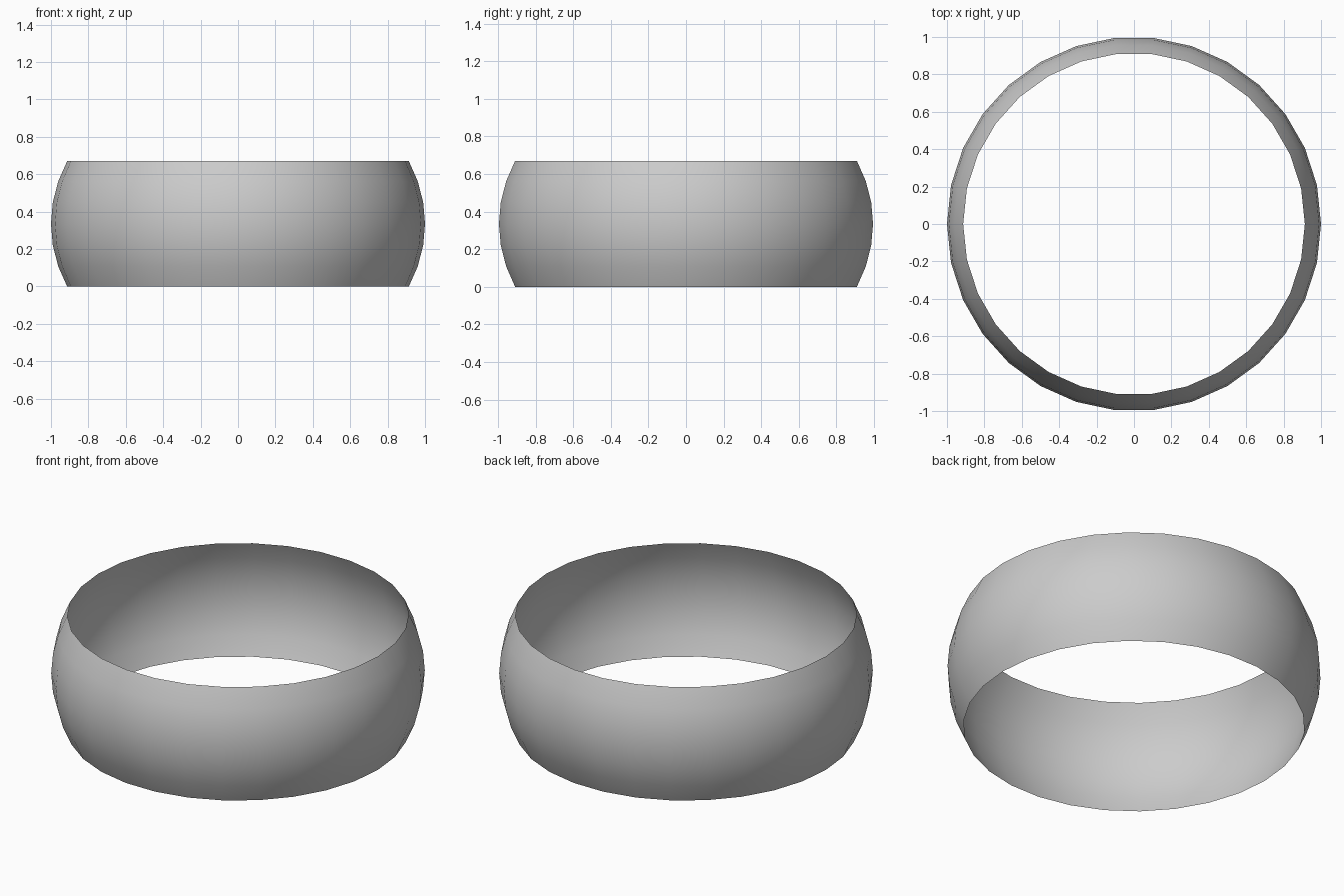
import bpy, bmesh, math

if "Cube" in bpy.data.objects:
    bpy.data.objects.remove(bpy.data.objects["Cube"])

SIDES = 30          # facets around the band
STEPS = 6           # facets up the bulging profile
HEIGHT = 0.67
LAT = math.radians(24)

# Bulging profile: a slice of an ellipse around its widest point
half = HEIGHT / 2
profile = []
for i in range(STEPS + 1):
    a = -LAT + 2 * LAT * i / STEPS
    profile.append((math.cos(a), half + half * math.sin(a) / math.sin(LAT)))

# Open band: profile spun around z
bm = bmesh.new()
verts = [bm.verts.new((r, 0, z)) for r, z in profile]
edges = [bm.edges.new(pair) for pair in zip(verts, verts[1:])]
bmesh.ops.spin(bm, geom=verts + edges, cent=(0, 0, 0), axis=(0, 0, 1),
               angle=2 * math.pi, steps=SIDES, use_duplicate=False)
bmesh.ops.remove_doubles(bm, verts=bm.verts, dist=1e-4)
bmesh.ops.recalc_face_normals(bm, faces=bm.faces)

# Make sure the normals face outward
face = next(iter(bm.faces))
c = face.calc_center_median()
if face.normal.x * c.x + face.normal.y * c.y < 0:
    bmesh.ops.reverse_faces(bm, faces=bm.faces)
for f in bm.faces:
    f.smooth = True

mesh = bpy.data.meshes.new("ring_band")
bm.to_mesh(mesh)
bm.free()
band = bpy.data.objects.new("ring_band", mesh)
bpy.context.collection.objects.link(band)
